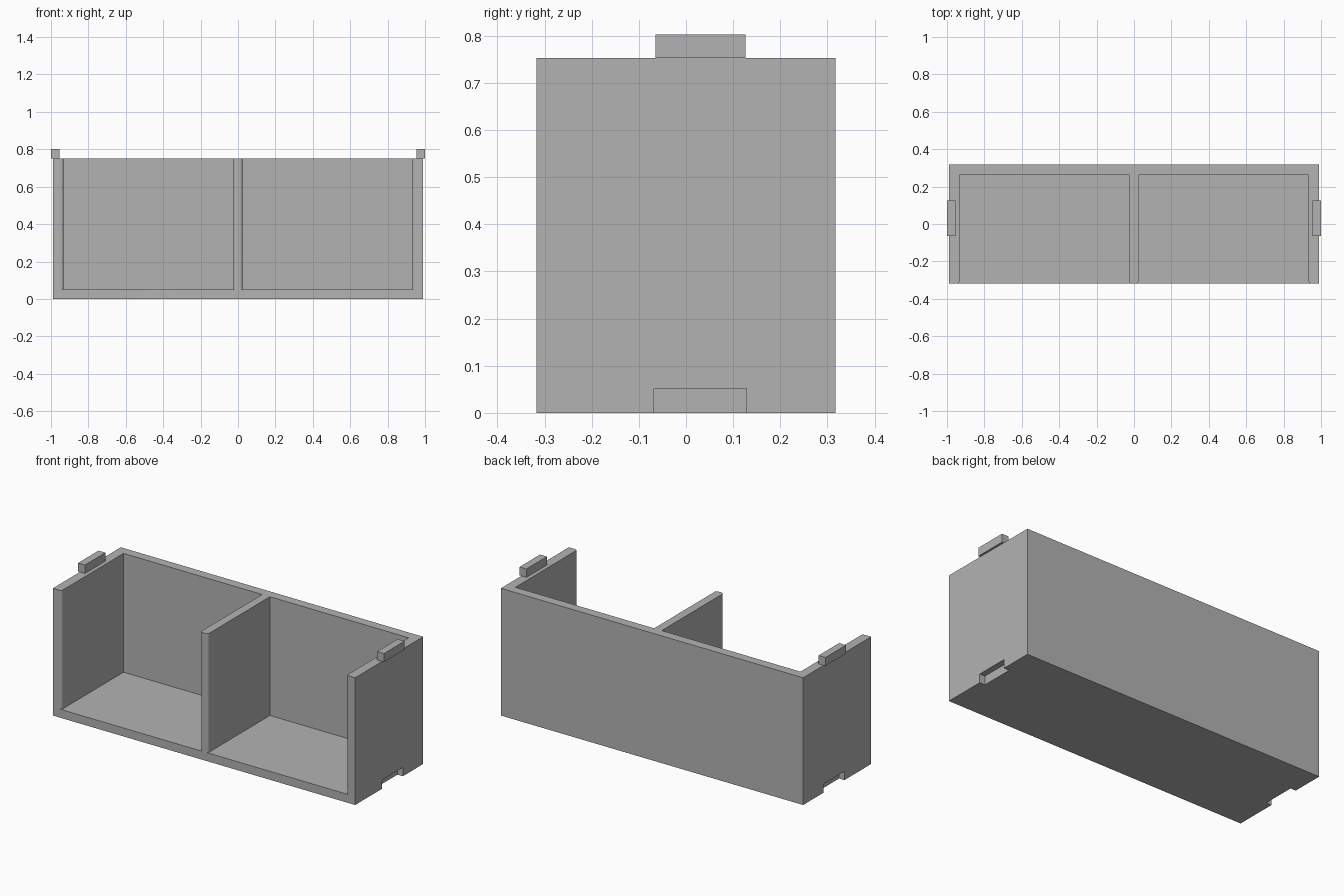
import bpy, bmesh
from math import cos, sin, pi

if "Cube" in bpy.data.objects:
    bpy.data.objects.remove(bpy.data.objects["Cube"], do_unlink=True)

HALF_X, HALF_Y, HEIGHT = 0.988, 0.317, 0.752
FLOOR, BACK, SIDE, DIVIDER, FILLET = 0.05, 0.262, 0.932, 0.025, 0.015

grey = bpy.data.materials.new("plain grey")
grey.use_nodes = True
colour = (0.45, 0.45, 0.45, 1)
grey.diffuse_color = colour
grey.node_tree.nodes["Principled BSDF"].inputs["Base Color"].default_value = colour


def prism(name, outline, z0, z1):
    """Extrude a flat outline from z0 up to z1."""
    bm = bmesh.new()
    face = bm.faces.new([bm.verts.new((x, y, z0)) for x, y in outline])
    top = bmesh.ops.extrude_face_region(bm, geom=[face])["geom"]
    verts = [v for v in top if isinstance(v, bmesh.types.BMVert)]
    bmesh.ops.translate(bm, verts=verts, vec=(0, 0, z1 - z0))
    bmesh.ops.recalc_face_normals(bm, faces=bm.faces)
    mesh = bpy.data.meshes.new(name)
    bm.to_mesh(mesh)
    bm.free()
    mesh.materials.append(grey)
    obj = bpy.data.objects.new(name, mesh)
    bpy.context.collection.objects.link(obj)
    return obj


def box(name, x0, x1, y0, y1, z0, z1):
    return prism(name, [(x0, y0), (x1, y0), (x1, y1), (x0, y1)], z0, z1)


def pocket(name, x0, x1):
    """Compartment cutter, flared at the front to round the wall edges."""
    front = -HALF_Y
    arc = [(FILLET * (1 - cos(a)), front + FILLET * (1 - sin(a)))
           for a in [i * pi / 16 for i in range(9)]]
    right = [(x1 + dx, y) for dx, y in arc]
    left = [(x0 - dx, y) for dx, y in reversed(arc)]
    # Arc runs from the wall face out to the front face
    outer = front - 0.1
    outline = [(x1, BACK)] + [(x1 + FILLET * (1 - sin(a)), front + FILLET * (1 - cos(a)))
                              for a in [pi / 2 - i * pi / 16 for i in range(9)]]
    outline += [(x1 + FILLET, outer), (x0 - FILLET, outer)]
    outline += [(x0 + x1 - x, y) for x, y in reversed(outline[:10])]
    return prism(name, outline, FLOOR, HEIGHT + 0.1)


# Open-fronted body with two compartments and a notch under each side
body = box("storage_body", -HALF_X, HALF_X, -HALF_Y, HALF_Y, 0, HEIGHT)
cutters = [pocket("left_pocket", DIVIDER, SIDE), pocket("right_pocket", -SIDE, -DIVIDER)]
for side, label in ((1, "left"), (-1, "right")):
    xs = sorted((side * 0.953, side * 1.1))
    cutters.append(box(label + "_notch", *xs, -0.068, 0.128, -0.1, 0.052))

for cutter in cutters:
    cut = body.modifiers.new(cutter.name, "BOOLEAN")
    cut.operation, cut.solver, cut.object = "DIFFERENCE", "EXACT", cutter
bpy.context.view_layer.objects.active = body
for cut in list(body.modifiers):
    bpy.ops.object.modifier_apply(modifier=cut.name)
for cutter in cutters:
    bpy.data.objects.remove(cutter, do_unlink=True)

# Smooth rounded wall edges, crisp corners
for poly in body.data.polygons:
    poly.use_smooth = True
body.data.set_sharp_from_angle(angle=pi / 6)

# Stacking tabs on top of the side walls
for side, label in ((1, "left"), (-1, "right")):
    xs = sorted((side * 0.955, side * 1.0))
    box(label + "_tab", *xs, -0.065, 0.126, HEIGHT, 0.802)
